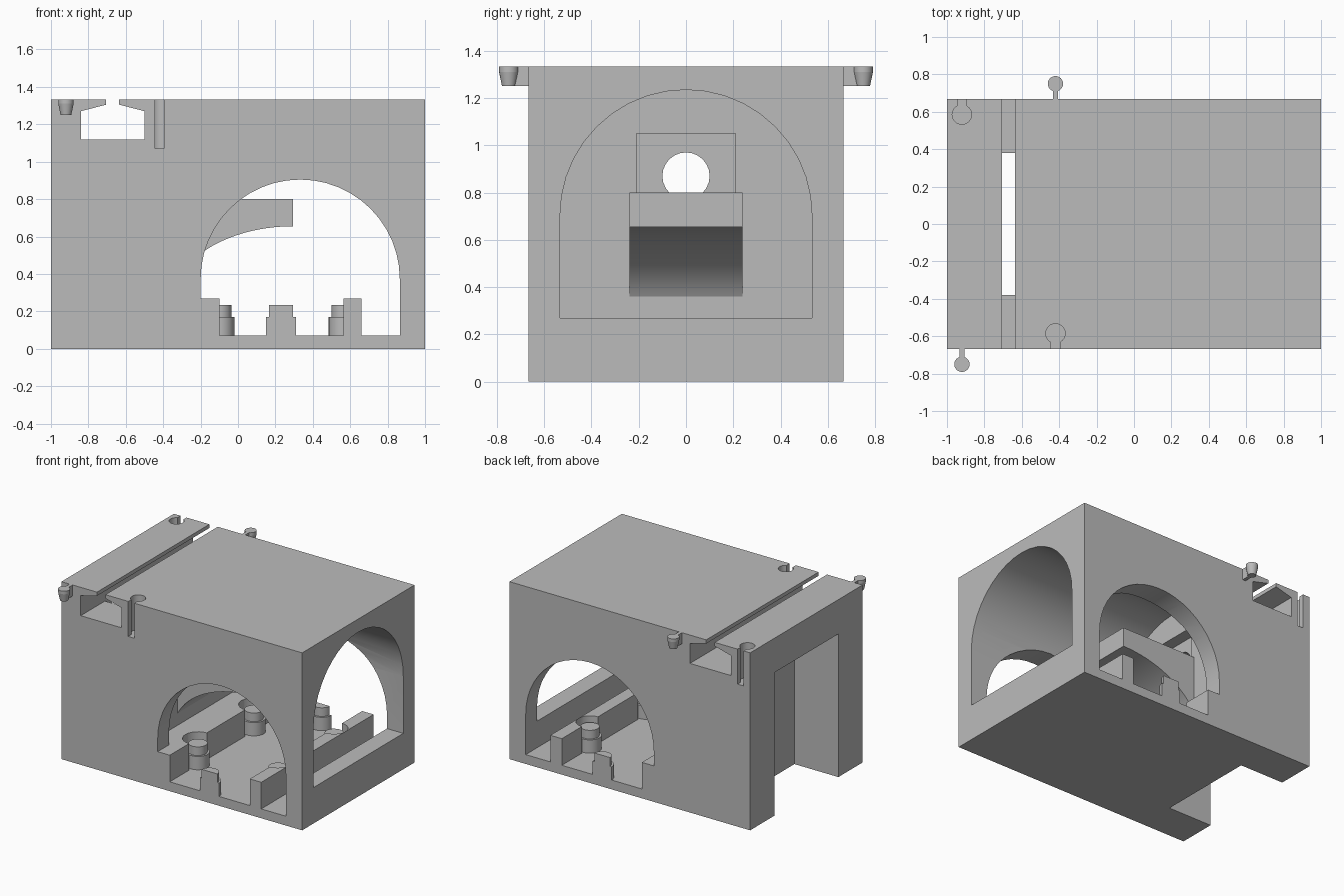
import bpy, bmesh, math

old = bpy.data.objects.get("Cube")
if old:
    bpy.data.objects.remove(old, do_unlink=True)

grey = bpy.data.materials.new("plain grey")
grey.use_nodes = True
grey.diffuse_color = (0.5, 0.5, 0.5, 1)
grey.node_tree.nodes["Principled BSDF"].inputs["Base Color"].default_value = (0.5, 0.5, 0.5, 1)

PLACE = {
    "x": lambda t, u, v: (t, u, v),
    "y": lambda t, u, v: (u, t, v),
    "z": lambda t, u, v: (u, v, t),
}


def prism(name, outline, axis, start, end, taper=None):
    """Extrude a 2D outline along an axis; taper gives (centre, scale) at the start."""
    bm = bmesh.new()
    first = outline
    if taper:
        (cu, cv), s = taper
        first = [(cu + (u - cu) * s, cv + (v - cv) * s) for u, v in outline]
    low = [bm.verts.new(PLACE[axis](start, u, v)) for u, v in first]
    high = [bm.verts.new(PLACE[axis](end, u, v)) for u, v in outline]
    bm.faces.new(low)
    bm.faces.new(high)
    n = len(outline)
    for i in range(n):
        j = (i + 1) % n
        bm.faces.new((low[i], low[j], high[j], high[i]))
    bmesh.ops.recalc_face_normals(bm, faces=bm.faces)
    mesh = bpy.data.meshes.new(name)
    bm.to_mesh(mesh)
    bm.free()
    mesh.materials.append(grey)
    ob = bpy.data.objects.new(name, mesh)
    bpy.context.collection.objects.link(ob)
    return ob


def rect(u0, u1, v0, v1):
    return [(u0, v0), (u1, v0), (u1, v1), (u0, v1)]


def arc(cu, cv, ru, a0, a1, n, rv=None):
    rv = rv or ru
    angles = [math.radians(a0 + (a1 - a0) * i / n) for i in range(n + 1)]
    return [(cu + ru * math.cos(a), cv + rv * math.sin(a)) for a in angles]


def circle(cu, cv, r):
    return arc(cu, cv, r, 0, 360, 24)[:-1]


def apply_cut(target, cutter):
    mod = target.modifiers.new("cut", "BOOLEAN")
    mod.operation = "DIFFERENCE"
    mod.solver = "EXACT"
    mod.object = cutter
    bpy.context.view_layer.update()
    mesh = bpy.data.meshes.new_from_object(
        target.evaluated_get(bpy.context.evaluated_depsgraph_get()))
    target.modifiers.clear()
    target.data = mesh
    bpy.data.objects.remove(cutter, do_unlink=True)


W, TOP = 0.667, 1.333
FLOOR, STEP = 0.07, 0.27
body = prism("body", rect(-1, 1, -W, W), "z", 0, TOP)


def cut(*args):
    apply_cut(body, prism("cutter", *args))


# Arched tunnel between front and back, with a step on one side of its floor
cut([(-0.1, FLOOR), (0.865, FLOOR)] + arc(0.3325, 0.372, 0.5325, 0, 180, 24)
    + [(-0.2, STEP), (-0.1, STEP)], "y", -0.8, 0.8)
# Arched tunnel from the end
cut([(-0.533, STEP), (0.533, STEP)] + arc(0, 0.702, 0.533, 0, 180, 20), "x", -0.333, 1.2)
# Doorway in the opposite end, recess and round hole to the tunnel
cut(rect(-0.38, 0.38, -0.1, 1.075), "x", -1.2, -0.635)
cut(rect(-0.21, 0.21, 0.8, 1.05), "x", -0.42, -0.3)
cut(circle(0, 0.87, 0.1), "x", -0.7, -0.3)
# Hanging slot across the top, open to the doorway below
cut([(-0.84, 1.12), (-0.5, 1.12), (-0.5, 1.27), (-0.635, 1.305), (-0.635, 1.4),
     (-0.705, 1.4), (-0.705, 1.305), (-0.84, 1.27)], "y", -0.8, 0.8)
cut(rect(-0.84, -0.635, -0.38, 0.38), "z", 1, 1.2)

# Keyhole sockets and matching pegs on the two long sides
for side, socket_x, peg_x in ((1, -0.92, -0.42), (-1, -0.42, -0.92)):
    cut(circle(socket_x, side * 0.585, 0.052), "z", 1.07, 1.4)
    cut(rect(socket_x - 0.025, socket_x + 0.025, *sorted((side * 0.585, side * 0.8))),
        "z", 1.07, 1.4)
    label = "back" if side > 0 else "front"
    y = side * 0.75
    prism(label + "_peg_head", circle(peg_x, y, 0.041), "z", 1.31, TOP)
    prism(label + "_peg_taper", circle(peg_x, y, 0.041), "z", 1.25, 1.31,
          ((peg_x, y), 0.7))
    prism(label + "_peg_neck", rect(peg_x - 0.013, peg_x + 0.013,
          *sorted((side * 0.65, y))), "z", 1.25, TOP)

# Rail along the tunnel floor, with round clearances for the posts
rail = prism("floor_rail", rect(0.565, 0.66, -W, W), "z", FLOOR - 0.02, STEP)
for y in (-0.333, 0.333):
    apply_cut(rail, prism("cutter", circle(0.565, y, 0.095), "z", FLOOR, 0.3))
    cut(circle(-0.1, y, 0.105), "z", FLOOR, 0.3)


def post(name, base, pin):
    prism(name + "_base", base, "z", FLOOR - 0.02, 0.17)
    prism(name + "_pin", pin, "z", 0.16, 0.235)


# Stepped posts at four corners and half posts at the tunnel mouths
for side, label in ((-1, "front"), (1, "back")):
    for x, end in ((-0.1, "right"), (0.565, "left")):
        post(f"{label}_{end}_post", circle(x, side * 0.333, 0.08),
             circle(x, side * 0.333, 0.065))
    start = 0 if side < 0 else 180
    post(label + "_half_post", arc(0.23, side * W, 0.08, start, start + 180, 12),
         arc(0.23, side * W, 0.065, start, start + 180, 12))

# Curved bracket jutting out from the inner wall
prism("bracket", [(-0.34, 0.8), (0.295, 0.8)]
      + arc(0.295, 0.213, 0.667, 90, 162, 16, 0.442) + [(-0.34, 0.35)], "y", -0.24, 0.24)

# Smooth the curved walls, keep hard edges
bpy.ops.object.select_all(action="DESELECT")
for ob in bpy.context.collection.objects:
    if ob.type == "MESH" and ob.data.materials and ob.data.materials[0] == grey:
        ob.select_set(True)
bpy.context.view_layer.objects.active = body
bpy.ops.object.shade_smooth_by_angle(angle=math.radians(30))
